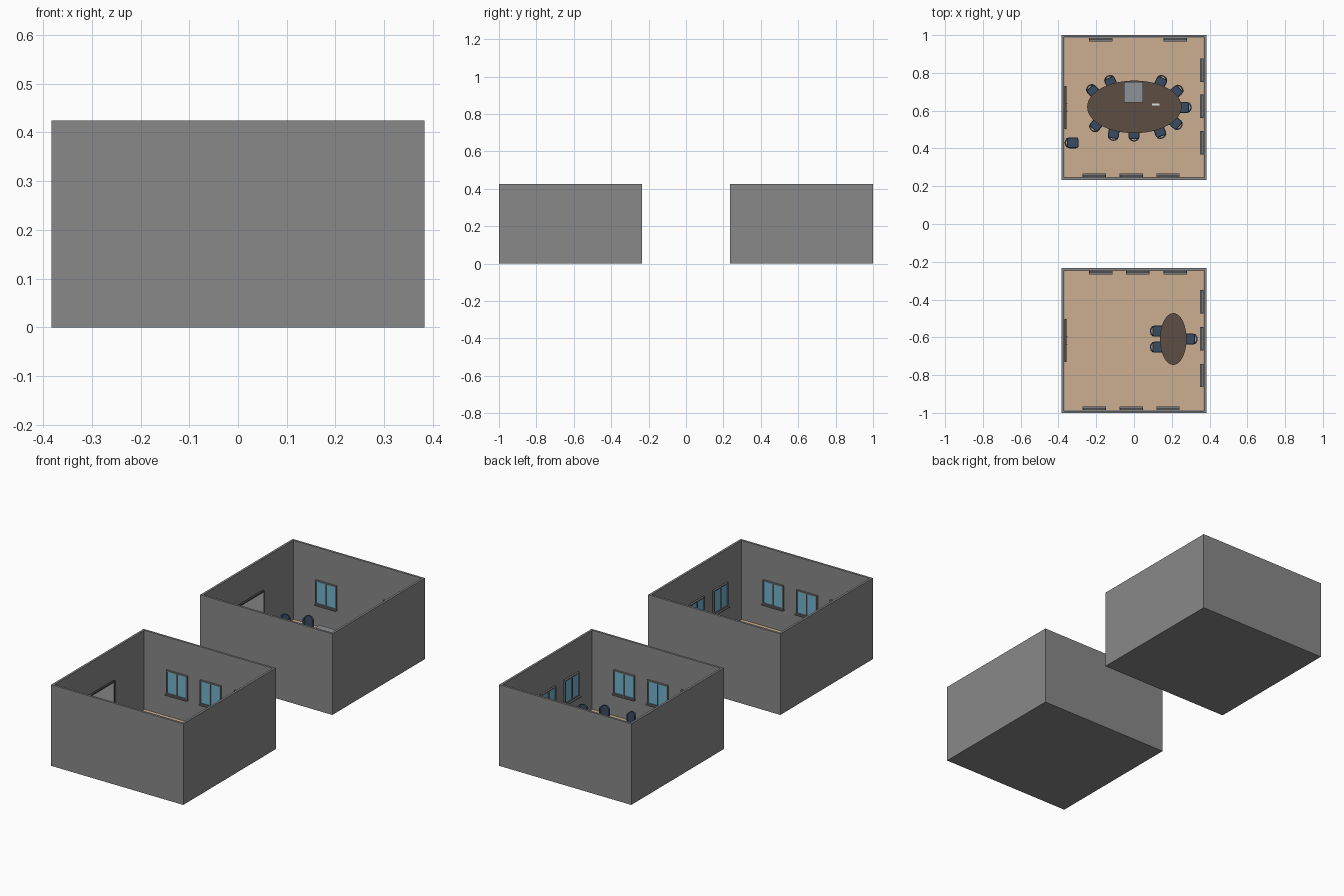
import bpy, bmesh, math
from mathutils import Matrix, Vector

if "Cube" in bpy.data.objects:
    bpy.data.objects.remove(bpy.data.objects["Cube"])


def mat(name, rgb):
    m = bpy.data.materials.new(name)
    m.diffuse_color = (*rgb, 1)
    m.use_nodes = True
    m.node_tree.nodes["Principled BSDF"].inputs["Base Color"].default_value = m.diffuse_color
    return m


WALL = mat("wall grey", (0.25, 0.25, 0.25))
FLOOR = mat("floor tan", (0.60, 0.43, 0.28))
WOOD = mat("dark wood", (0.11, 0.076, 0.053))
NAVY = mat("navy fabric", (0.042, 0.069, 0.122))
GLASS = mat("window blue", (0.17, 0.45, 0.62))
FRAME = mat("frame grey", (0.20, 0.20, 0.21))
WHITE = mat("door white", (0.75, 0.75, 0.75))
METAL = mat("dark metal", (0.06, 0.06, 0.06))
DEVICE = mat("device grey", (0.27, 0.29, 0.31))


def box(bm, cx, cy, cz, sx, sy, sz):
    m = Matrix.Translation((cx, cy, cz)) @ Matrix.Diagonal((sx, sy, sz, 1))
    return bmesh.ops.create_cube(bm, size=1, matrix=m)["verts"]


def cyl(bm, cx, cy, z0, z1, rx, ry, n=24, top=1.0):
    m = Matrix.Translation((cx, cy, (z0 + z1) / 2)) @ Matrix.Diagonal((rx, ry, 1, 1))
    bmesh.ops.create_cone(bm, cap_ends=True, segments=n, radius1=1, radius2=top,
                          depth=z1 - z0, matrix=m)


def mesh(name, bm, material):
    me = bpy.data.meshes.new(name)
    bm.to_mesh(me)
    bm.free()
    me.materials.append(material)
    return me


def boxes(name, material, dims):
    bm = bmesh.new()
    for d in dims:
        box(bm, *d)
    return mesh(name, bm, material)


def place(me, x=0, y=0, z=0, angle=0):
    ob = bpy.data.objects.new(me.name, me)
    bpy.context.collection.objects.link(ob)
    ob.matrix_world = Matrix.Translation((x, y, z)) @ Matrix.Rotation(angle, 4, 'Z')
    return ob


def smooth(me, deg=35):
    me.set_sharp_from_angle(angle=math.radians(deg))
    return me


R, H, T, BASE = 0.383, 0.425, 0.016, 0.010
IN = R - T

# room shell: box with the top inset and pushed down
bm = bmesh.new()
box(bm, 0, 0, H / 2, 2 * R, 2 * R, H)
top = max(bm.faces, key=lambda f: f.calc_center_median().z)
bmesh.ops.inset_region(bm, faces=[top], thickness=T)
inner = bmesh.ops.extrude_face_region(bm, geom=[top])["geom"]
bmesh.ops.translate(bm, vec=(0, 0, BASE - H),
                    verts=[v for v in inner if isinstance(v, bmesh.types.BMVert)])
if top.is_valid:
    bmesh.ops.delete(bm, geom=[top], context='FACES_ONLY')
bmesh.ops.recalc_face_normals(bm, faces=bm.faces)
shell = mesh("room_walls", bm, WALL)
floor = boxes("floor", FLOOR, [(0, 0, 0.002, 2 * IN, 2 * IN, 0.004)])

# window: local x along the wall, local y into the room
W, WH = 0.12, 0.125
win_frame = boxes("window_frame", FRAME,
    [(s * (W / 2 - 0.003), 0.005, 0, 0.006, 0.010, WH) for s in (-1, 1)] +
    [(0, 0.005, s * (WH / 2 - 0.003), W, 0.010, 0.006) for s in (-1, 1)] +
    [(0, 0.005, 0, 0.005, 0.010, WH)])
win_glass = boxes("window_glass", GLASS,
    [(s * 0.028, 0.003, 0, 0.054, 0.006, WH - 0.008) for s in (-1, 1)])
win_sill = boxes("window_sill", FRAME, [(0, 0.009, -WH / 2 - 0.002, W + 0.004, 0.018, 0.005)])

# double door
DW, DH = 0.225, 0.25
door_frame = boxes("door_frame", METAL,
    [(s * (DW / 2 - 0.003), 0.005, DH / 2, 0.007, 0.010, DH) for s in (-1, 1)] +
    [(0, 0.005, DH - 0.003, DW, 0.010, 0.007)])
door_leaf = boxes("door_leaves", WHITE,
    [(s * 0.0535, 0.004, DH / 2 - 0.002, 0.104, 0.007, DH - 0.006) for s in (-1, 1)])
door_handle = boxes("door_handles", METAL,
    [(s * 0.019, 0.014, 0.115, 0.004, 0.004, 0.03) for s in (-1, 1)] +
    [(s * 0.019, 0.010, z, 0.003, 0.008, 0.003) for s in (-1, 1) for z in (0.104, 0.126)])

# chair: faces local +y, cushion seat and curved back
bm = bmesh.new()
box(bm, 0, 0.006, 0.072, 0.058, 0.060, 0.014)
bmesh.ops.bevel(bm, geom=[e for e in bm.edges if abs(e.verts[0].co.z - e.verts[1].co.z) > 0.01],
                offset=0.012, segments=3, affect='EDGES', profile=0.5)
bmesh.ops.bevel(bm, geom=[e for e in bm.edges if abs(e.verts[0].co.z - e.verts[1].co.z) < 0.001],
                offset=0.003, segments=1, affect='EDGES')
N = 8
rings = []
for i in range(N + 1):
    a = math.radians(-62 + 124 * i / N)
    low = 0.080 + 0.006 * abs(math.sin(a))
    high = 0.171 - 0.022 * abs(math.sin(a)) ** 3
    ring = []
    for r, z in ((1, low), (1, high), (0.76, high), (0.76, low)):
        ring.append(bm.verts.new((0.031 * r * math.sin(a),
                                  -0.008 - 0.029 * r * math.cos(a), z)))
    rings.append(ring)
for p, q in zip(rings, rings[1:]):
    for k in range(4):
        bm.faces.new((p[k], p[(k + 1) % 4], q[(k + 1) % 4], q[k]))
bm.faces.new(rings[0])
bm.faces.new(rings[-1][::-1])
bmesh.ops.recalc_face_normals(bm, faces=bm.faces)
chair_seat = smooth(mesh("chair_seat_and_back", bm, NAVY))

# chair column and five-arm base
bm = bmesh.new()
cyl(bm, 0, 0.004, 0.008, 0.066, 0.005, 0.005, 12)
for i in range(5):
    v = box(bm, 0, 0.014, 0.008, 0.006, 0.028, 0.006) + box(bm, 0, 0.026, 0.003, 0.005, 0.006, 0.006)
    bmesh.ops.rotate(bm, verts=v, matrix=Matrix.Rotation(i * math.tau / 5, 3, 'Z'))
    bmesh.ops.translate(bm, verts=v, vec=(0, 0.004, 0))
chair_base = mesh("chair_base", bm, METAL)

FZ = BASE + 0.004


def chair(x, y, fx, fy):
    for me in (chair_seat, chair_base):
        place(me, x, y, FZ - 0.012, math.atan2(fy, fx) - math.pi / 2)


def table(name, x, y, rx, ry):
    bm = bmesh.new()
    cyl(bm, 0, 0, 0.098, 0.110, rx, ry, 64)
    place(smooth(mesh(name + "_top", bm, WOOD)), x, y)
    bm = bmesh.new()
    along = Vector((1, 0)) if rx > ry else Vector((0, 1))
    for s in (-1, 1):
        p = along * s * max(rx, ry) * 0.5
        cyl(bm, p.x, p.y, FZ, 0.098, 0.018, 0.018)
        cyl(bm, p.x, p.y, FZ, FZ + 0.006, 0.035, 0.035)
    place(smooth(mesh(name + "_pedestals", bm, WOOD)), x, y)


def room(cy, front, back, right):
    place(shell, 0, cy)
    place(floor, 0, cy, BASE)
    spots = [(x, cy - IN, 0) for x in front] + [(x, cy + IN, math.pi) for x in back]
    spots += [(IN, y, math.pi / 2) for y in right]
    for x, y, a in spots:
        for me in (win_frame, win_glass, win_sill):
            place(me, x, y, 0.195, a)
    for me in (door_frame, door_leaf, door_handle):
        place(me, -IN, cy, FZ, -math.pi / 2)


room(0.617, (-0.21, -0.015, 0.18), (-0.175, 0.218), (0.815, 0.623, 0.43))
room(-0.617, (-0.21, -0.015, 0.18), (-0.175, 0.02, 0.218), (-0.412, -0.607, -0.802))

# back room furniture
table("large_table", 0.002, 0.62, 0.25, 0.139)
for c in ((-0.218, 0.705, 0.7, -0.7), (-0.124, 0.752, 0.4, -0.9), (0.142, 0.752, -0.45, -0.9),
          (0.226, 0.702, -0.75, -0.65), (0.268, 0.617, -1, 0), (0.222, 0.533, -0.75, 0.65),
          (0.138, 0.487, -0.35, 0.93), (0, 0.474, 0, 1), (-0.108, 0.477, 0.15, 1),
          (-0.202, 0.522, 0.6, 0.75), (-0.33, 0.43, 1, 0)):
    chair(*c)
place(boxes("table_device", DEVICE, [(0, 0, 0, 0.10, 0.108, 0.046)]), -0.003, 0.698, 0.133)
place(boxes("remote", WHITE, [(0, 0, 0, 0.042, 0.010, 0.006)]), 0.115, 0.632, 0.113)

# front room furniture
table("small_table", 0.208, -0.609, 0.070, 0.137)
for c in ((0.121, -0.567, 1, 0), (0.121, -0.652, 1, 0), (0.300, -0.609, -1, 0)):
    chair(*c)
